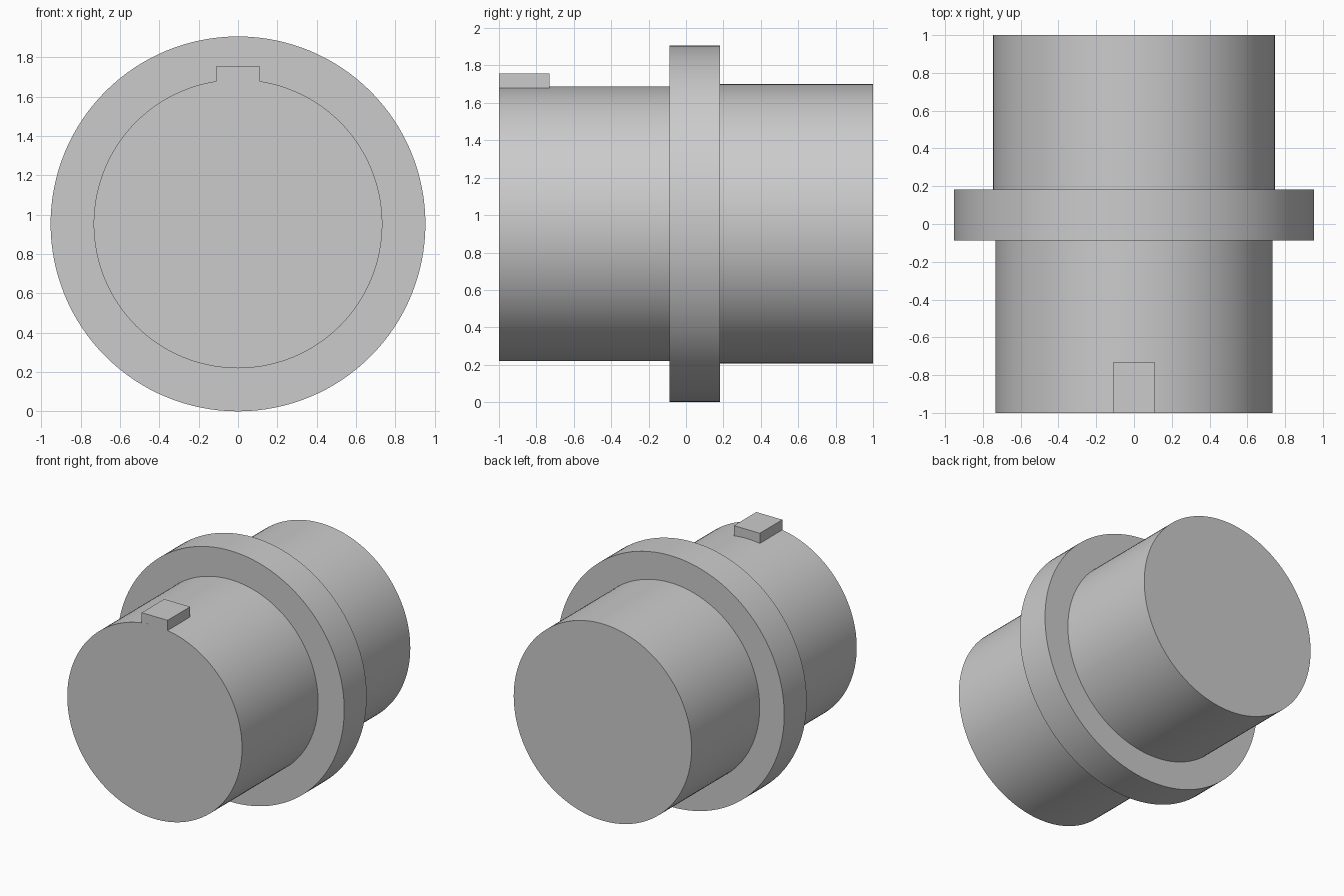
import bpy, bmesh, math
from mathutils import Matrix, Vector

cube = bpy.data.objects.get("Cube")
if cube:
    bpy.data.objects.remove(cube, do_unlink=True)

AXIS_Z = 0.953       # height of the turning axis
FRONT_R, FLANGE_R, BACK_R = 0.734, 0.953, 0.747
SEGMENTS = 128

grey = bpy.data.materials.new("plain grey")
grey.use_nodes = True
colour = (0.6, 0.6, 0.6, 1)
grey.diffuse_color = colour
grey.node_tree.nodes["Principled BSDF"].inputs["Base Color"].default_value = colour


def finish(name, bm):
    bmesh.ops.recalc_face_normals(bm, faces=bm.faces[:])
    mesh = bpy.data.meshes.new(name)
    bm.to_mesh(mesh)
    bm.free()
    mesh.materials.append(grey)
    obj = bpy.data.objects.new(name, mesh)
    obj.location.z = AXIS_Z
    bpy.context.collection.objects.link(obj)
    bpy.ops.object.select_all(action='DESELECT')
    obj.select_set(True)
    bpy.context.view_layer.objects.active = obj
    bpy.ops.object.shade_smooth_by_angle(angle=math.radians(30))
    return obj


# Stepped body: a profile of (radius, y) turned about the y axis
profile = [(FRONT_R, -1), (FRONT_R, -0.087), (FLANGE_R, -0.087),
           (FLANGE_R, 0.183), (BACK_R, 0.183), (BACK_R, 1)]
bm = bmesh.new()
rings = []
for radius, y in profile:
    ring = []
    for i in range(SEGMENTS):
        a = math.tau * i / SEGMENTS
        ring.append(bm.verts.new((radius * math.sin(a), y, radius * math.cos(a))))
    rings.append(ring)
for near, far in zip(rings, rings[1:]):
    for i in range(SEGMENTS):
        j = (i + 1) % SEGMENTS
        bm.faces.new((near[i], near[j], far[j], far[i]))
bm.faces.new(rings[0])
bm.faces.new(rings[-1])
finish("flanged_shaft", bm)

# Locating key: a flat-topped block whose underside follows the shaft
KEY_HALF, KEY_TOP = 0.109, 0.803
bm = bmesh.new()
spread = math.asin(KEY_HALF / FRONT_R)
outline = [(-KEY_HALF, KEY_TOP), (KEY_HALF, KEY_TOP)]
for i in range(9):
    a = spread * (1 - i / 4)
    outline.append((FRONT_R * math.sin(a), FRONT_R * math.cos(a)))
end = bm.faces.new([bm.verts.new((x, -1, z)) for x, z in outline])
result = bmesh.ops.extrude_face_region(bm, geom=[end], use_keep_orig=True)
moved = [v for v in result["geom"] if isinstance(v, bmesh.types.BMVert)]
bmesh.ops.translate(bm, verts=moved, vec=(0, 0.27, 0))
finish("locating_key", bm)
